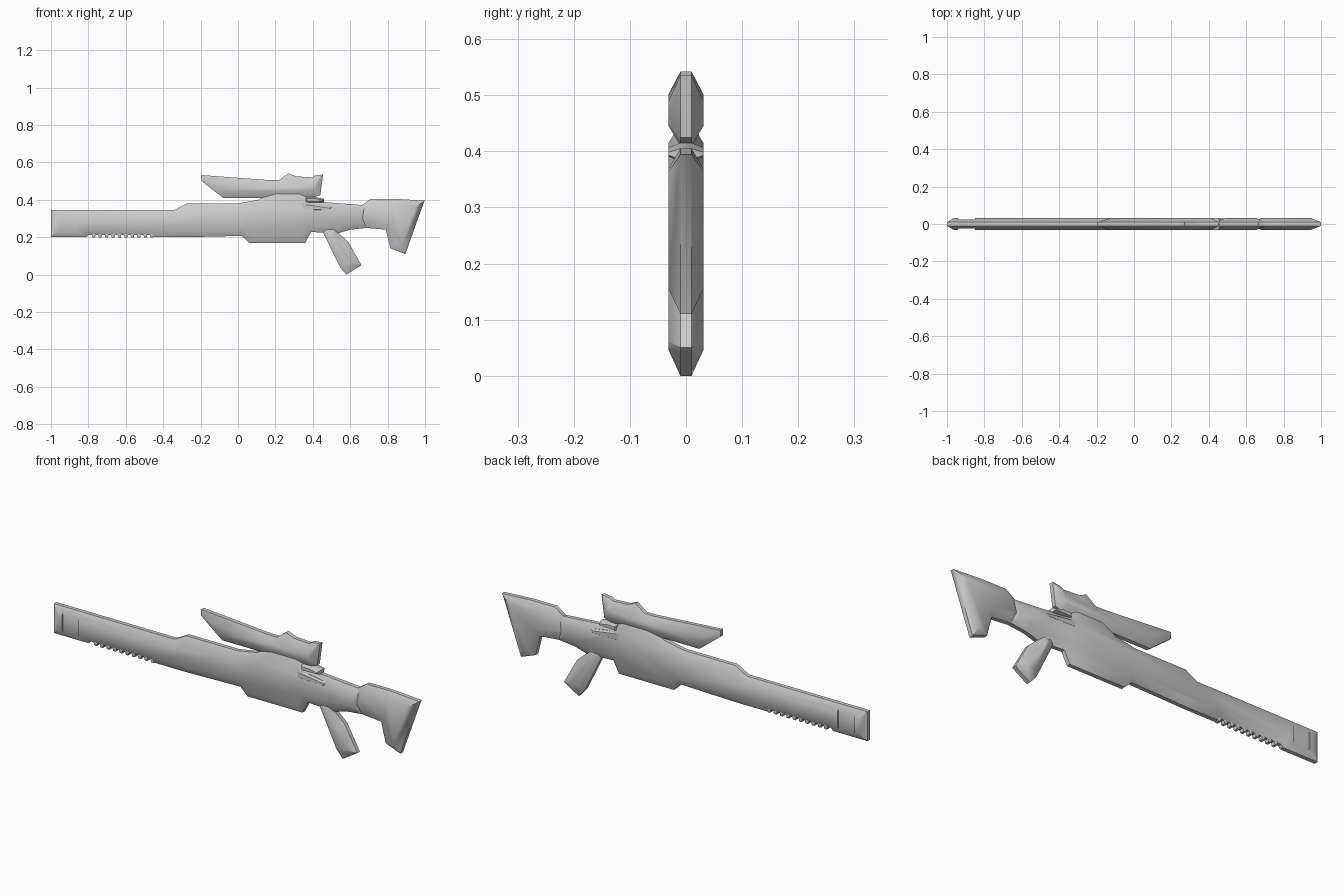
import bpy, bmesh
from mathutils import Vector
from mathutils.geometry import intersect_line_line_2d  # noqa: F401 (2D helpers live here)

if "Cube" in bpy.data.objects:
    bpy.data.objects.remove(bpy.data.objects["Cube"])

HALF, RIM, BEVEL = 0.031, 0.010, 0.035


def meet(l1, l2):
    """Crossing point of two lines given as (point, direction)."""
    (p, d), (q, e) = l1, l2
    det = d.x * e.y - d.y * e.x
    if abs(det) < 1e-3:
        return q.copy()
    w = q - p
    return p + d * ((w.x * e.y - w.y * e.x) / det)


def inset(pts, dist):
    """Inset a counter-clockwise outline, collapsing edges that vanish."""
    n = len(pts)
    lines = []
    for i in range(n):
        d = (pts[(i + 1) % n] - pts[i]).normalized()
        lines.append((pts[i] + Vector((-d.y, d.x)) * dist, d))
    alive = list(range(n))
    while len(alive) > 3:
        m = len(alive)
        corner = [meet(lines[alive[k - 1]], lines[alive[k]]) for k in range(m)]
        runs = [(corner[(k + 1) % m] - corner[k]).dot(lines[alive[k]][1]) for k in range(m)]
        worst = min(range(m), key=lambda k: runs[k])
        if runs[worst] >= -1e-6:
            break
        alive.pop(worst)
    out = []
    for i in range(n):
        before = max([a for a in alive if a < i], default=alive[-1])
        after = min([a for a in alive if a >= i], default=alive[0])
        out.append(meet(lines[before], lines[after]))
    return out


def slab(name, outline, half=HALF, rim=RIM, bevel=BEVEL):
    """Flat plate in the XZ plane with a wide chamfer on both sides."""
    pts = [Vector(p) for p in outline]
    inner = inset(pts, bevel)
    bm = bmesh.new()
    rings = [[bm.verts.new((p.x, y, p.y)) for p in ring]
             for ring, y in ((inner, -half), (pts, -rim), (pts, rim), (inner, half))]
    n = len(pts)
    for a, b in zip(rings, rings[1:]):
        for i in range(n):
            j = (i + 1) % n
            bm.faces.new((a[i], a[j], b[j], b[i]))
    bm.faces.new(rings[0])
    bm.faces.new(rings[-1][::-1])
    bmesh.ops.remove_doubles(bm, verts=bm.verts, dist=1e-4)
    bmesh.ops.recalc_face_normals(bm, faces=bm.faces)
    mesh = bpy.data.meshes.new(name)
    bm.to_mesh(mesh)
    bm.free()
    ob = bpy.data.objects.new(name, mesh)
    bpy.context.collection.objects.link(ob)
    return ob


def select(ob):
    bpy.ops.object.select_all(action='DESELECT')
    ob.select_set(True)
    bpy.context.view_layer.objects.active = ob


parts = []

# Barrel, receiver and rear neck in one outline
body = slab("body", [
    (-1, .20), (-.81, .20), (-.80, .212), (-.46, .212), (-.45, .20),
    (-.28, .20), (.02, .207), (.06, .17), (.36, .17), (.39, .228),
    (.53, .22), (.60, .24), (.69, .25), (.69, .37), (.43, .39),
    (.38, .405), (.34, .45), (.19, .45), (.11, .40), (0, .38),
    (-.275, .38), (-.34, .345), (-1, .345)])
parts.append(body)

# Shallow pockets on both sides of the muzzle
for side in (-1, 1):
    bpy.ops.mesh.primitive_cube_add(size=1, location=(-.895, side * .044, .278))
    cutter = bpy.context.object
    cutter.name = "pocket_cutter"
    cutter.hide_render = True
    cutter.scale = (.09, .04, .13)
    mod = body.modifiers.new("pocket", 'BOOLEAN')
    mod.operation = 'DIFFERENCE'
    mod.object = cutter
    select(body)
    bpy.ops.object.modifier_apply(modifier=mod.name)
    bpy.data.objects.remove(cutter)

# Shoulder stock
parts.append(slab("stock", [
    (.64, .295), (.68, .25), (.79, .24), (.815, .14), (.895, .11),
    (.995, .39), (1, .395), (.84, .405), (.71, .405), (.66, .37)]))

# Pistol grip
parts.append(slab("grip", [
    (.45, .235), (.545, .04), (.58, .0), (.66, .05), (.59, .175),
    (.535, .225), (.53, .26), (.45, .26)]))

# Sight on top
parts.append(slab("scope", [
    (-.195, .50), (-.08, .41), (.15, .41), (.40, .41), (.44, .425),
    (.455, .535), (.41, .53), (.395, .52), (.31, .525), (.27, .542),
    (.22, .505), (.17, .505), (-.195, .532)]))

# Small rail behind the sight
parts.append(slab("rear_rail", [
    (.36, .382), (.46, .385), (.46, .405), (.41, .415), (.36, .415)], bevel=.008))

# Thumb ledge along the neck
parts.append(slab("neck_ledge", [
    (.34, .34), (.50, .338), (.50, .362), (.34, .385)], half=.0315, rim=.024, bevel=.008))

# Teeth under the barrel
for i in range(10):
    x = -.785 + i * .0345
    parts.append(slab("barrel_tooth", [
        (x, .225), (x + .007, .198), (x + .02, .198), (x + .027, .225)],
        half=.013, rim=.011, bevel=.003))

for ob in parts:
    select(ob)
    bpy.ops.object.shade_smooth_by_angle(angle=.70)
